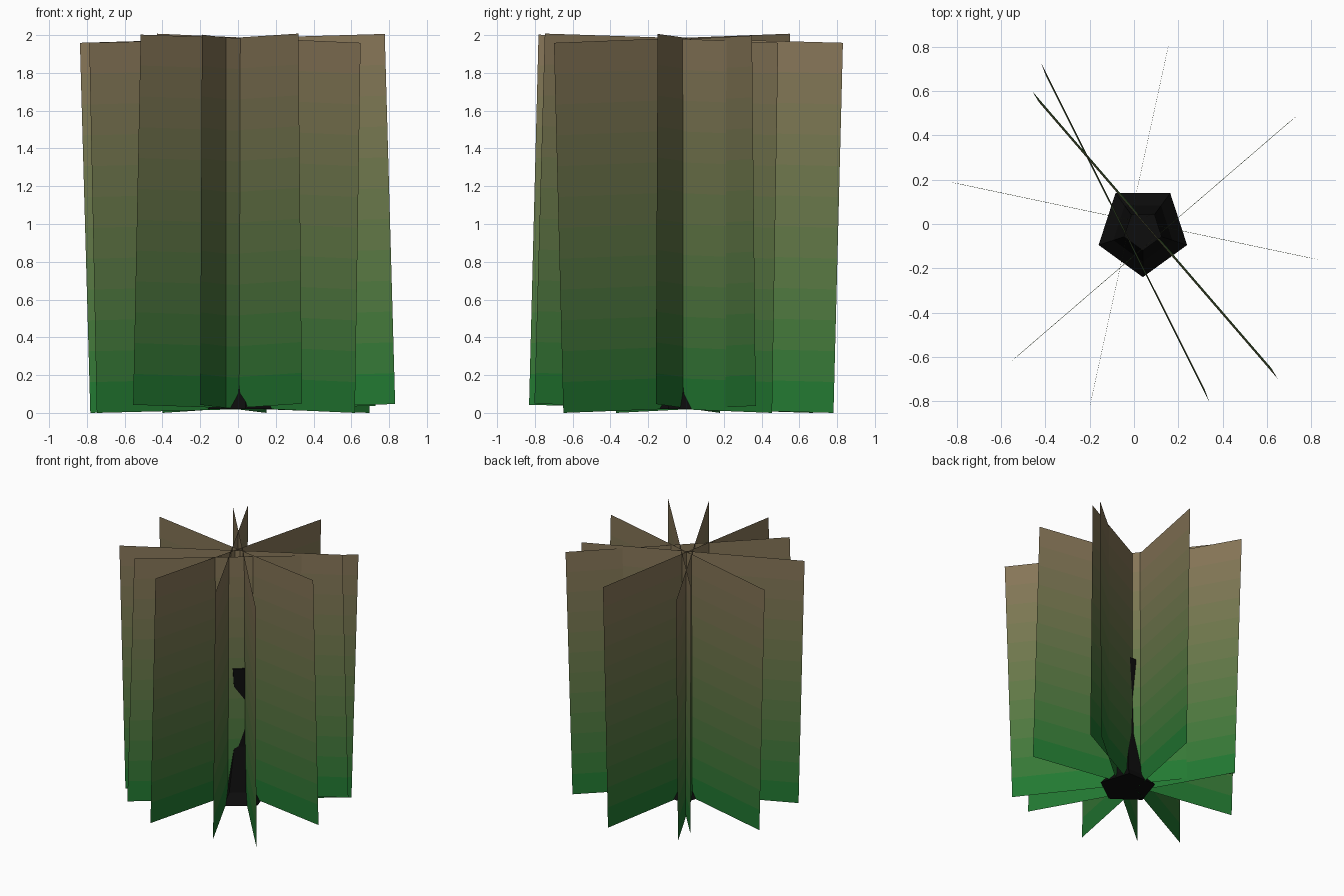
import bpy, bmesh, math
from mathutils import Vector

if "Cube" in bpy.data.objects:
    bpy.data.objects.remove(bpy.data.objects["Cube"])

BANDS = 12
WIDTH, HEIGHT = 1.65, 1.96


def material(name, rgb):
    m = bpy.data.materials.new(name)
    m.diffuse_color = (*rgb, 1)
    m.use_nodes = True
    m.node_tree.nodes["Principled BSDF"].inputs["Base Color"].default_value = m.diffuse_color
    return m


def finish(bm, name, mats):
    me = bpy.data.meshes.new(name)
    bm.to_mesh(me)
    bm.free()
    for m in mats:
        me.materials.append(m)
    ob = bpy.data.objects.new(name, me)
    bpy.context.collection.objects.link(ob)
    return ob


# Green-to-brown gradient, one material per height band
low, high = Vector((0.006, 0.19, 0.028)), Vector((0.25, 0.18, 0.10))
gradient = [material(f"foliage_{i}", low.lerp(high, (i + 0.5) / BANDS))
            for i in range(BANDS)]
bark = material("bark", (0.004, 0.004, 0.004))


def foliage_card(name, angle, bottom, top):
    """Flat upright card, leaning from its bottom centre to its top centre."""
    b, t = Vector((*bottom, 0)), Vector((*top, HEIGHT))
    up = (t - b).normalized()
    a = math.radians(angle)
    side = Vector((math.cos(a), math.sin(a), 0))
    side = (side - up * side.dot(up)).normalized() * WIDTH / 2
    base = b + Vector((0, 0, abs(side.z)))
    bm = bmesh.new()
    rows = []
    for i in range(BANDS + 1):
        c = base + up * HEIGHT * i / BANDS
        rows.append((bm.verts.new(c - side), bm.verts.new(c + side)))
    for i in range(BANDS):
        f = bm.faces.new((rows[i][0], rows[i][1], rows[i + 1][1], rows[i + 1][0]))
        f.material_index = i
    return finish(bm, name, gradient)


# Six crossing foliage cards: angle, bottom centre, top centre
cards = [
    (77.7, (-0.025, -0.025), (-0.015, 0.025)),
    (116.6, (-0.030, -0.065), (-0.050, -0.010)),
    (-49.2, (0.080, -0.025), (0.110, -0.075)),
    (-11.9, (0.025, 0.010), (-0.030, 0.020)),
    (26.6, (-0.010, 0.000), (-0.050, -0.020)),
    (40.7, (0.070, -0.082), (0.110, -0.050)),
]
for n, c in enumerate(cards):
    foliage_card(f"foliage_card_{n + 1}", *c)

# Five-sided trunk with flared foot: height, radius
bm = bmesh.new()
rings = []
for z, r in [(0.02, 0.21), (0.10, 0.14), (0.45, 0.075), (0.75, 0.065), (1.08, 0.09)]:
    rings.append([bm.verts.new((0.04 + r * math.cos(a), -0.03 + r * math.sin(a), z))
                  for a in (math.radians(-90 + 72 * k) for k in range(5))])
for r0, r1 in zip(rings, rings[1:]):
    for k in range(5):
        j = (k + 1) % 5
        bm.faces.new((r0[k], r0[j], r1[j], r1[k]))
bm.faces.new(rings[0][::-1])
bm.faces.new(rings[-1])
finish(bm, "trunk", [bark])
